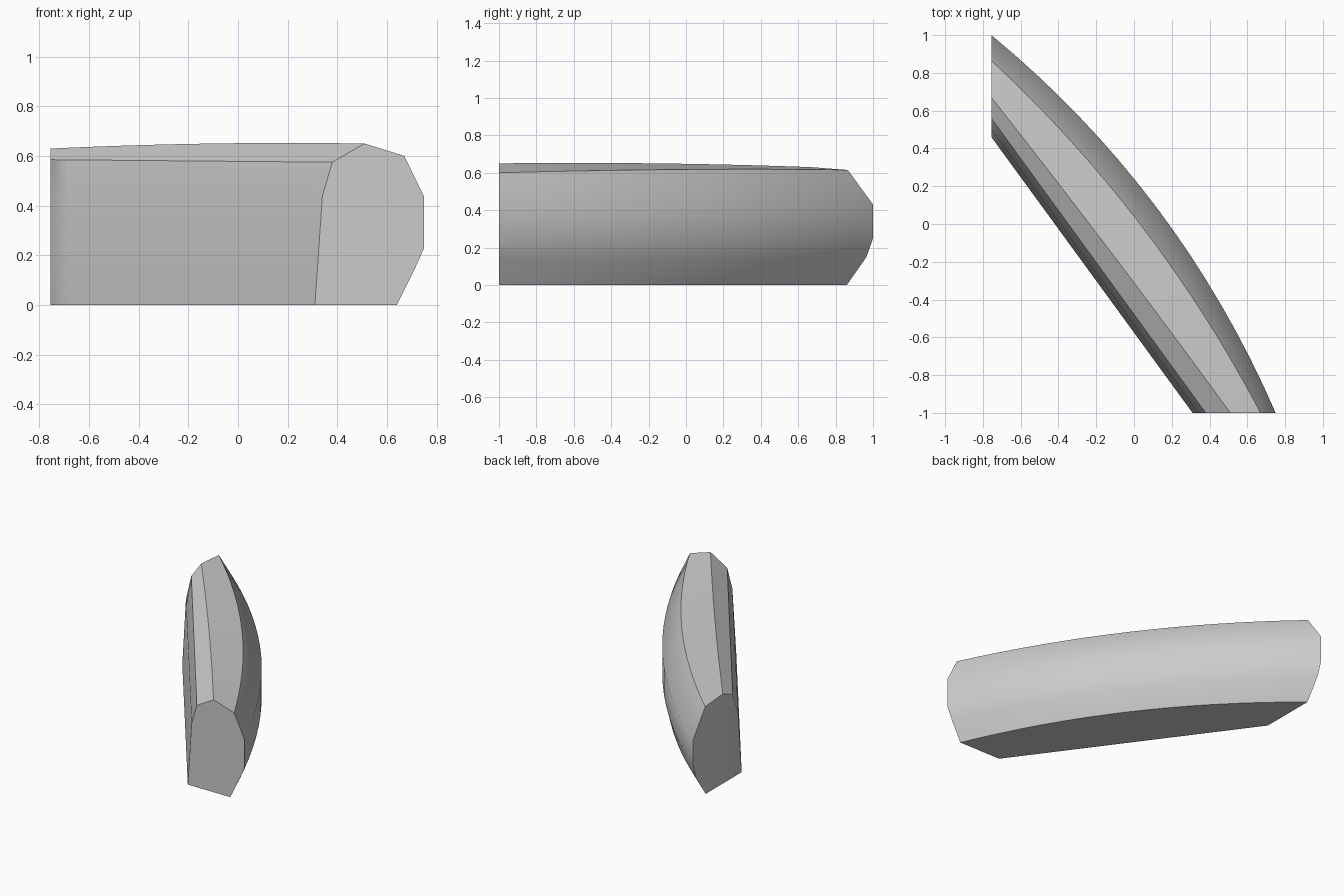
import bpy, bmesh, math
from mathutils import Vector

cube = bpy.data.objects.get("Cube")
if cube:
    bpy.data.objects.remove(cube, do_unlink=True)

# Single flat grey
grey = bpy.data.materials.new("light_grey")
grey.use_nodes = True
colour = (0.6, 0.6, 0.6, 1)
grey.diffuse_color = colour
grey.node_tree.nodes["Principled BSDF"].inputs["Base Color"].default_value = colour

# Matching rails: front end (x, z) on y = -1, back end (y, z) on x = -0.755,
# then outward bulge and lift at mid length
FRONT_Y, BACK_X, STEPS = -1.0, -0.755, 16
OUT = Vector((0.8, 0.6, 0))
rails = [
    ((0.31, 0.00), (0.46, 0.00), 0.00, 0.00),   # inner foot
    ((0.34, 0.44), (0.50, 0.44), 0.00, 0.00),   # inner wall
    ((0.38, 0.575), (0.56, 0.585), 0.00, 0.00),  # inner shoulder
    ((0.51, 0.65), (0.67, 0.63), 0.01, 0.01),   # top ridge
    ((0.67, 0.60), (0.865, 0.615), 0.10, 0.01),  # outer shoulder
    ((0.75, 0.435), (1.00, 0.43), 0.15, 0.00),  # outer wall, upper
    ((0.75, 0.23), (1.00, 0.25), 0.15, 0.00),   # outer wall, lower
    ((0.71, 0.14), (0.965, 0.15), 0.15, -0.01),  # outer chamfer
    ((0.64, 0.00), (0.86, 0.00), 0.14, 0.00),   # outer foot
]

# Loft the section along the bowed length
bm = bmesh.new()
rings = []
for i in range(STEPS + 1):
    t = i / STEPS
    bow = 4 * t * (1 - t)
    ring = []
    for (fx, fz), (by, bz), bulge, lift in rails:
        p = Vector((fx, FRONT_Y, fz)).lerp(Vector((BACK_X, by, bz)), t)
        p += OUT * bulge * bow + Vector((0, 0, lift * bow))
        ring.append(bm.verts.new(p))
    rings.append(ring)
n = len(rails)
for a, b in zip(rings, rings[1:]):
    for j in range(n):
        k = (j + 1) % n
        bm.faces.new((a[j], a[k], b[k], b[j]))

# Flat angled end caps
bm.faces.new(rings[0])
bm.faces.new(rings[-1])
bmesh.ops.recalc_face_normals(bm, faces=bm.faces)

mesh = bpy.data.meshes.new("curved_block")
bm.to_mesh(mesh)
bm.free()
mesh.materials.append(grey)
block = bpy.data.objects.new("curved_block", mesh)
bpy.context.collection.objects.link(block)

# Smooth body with sharp ends and base
bpy.ops.object.select_all(action='DESELECT')
block.select_set(True)
bpy.context.view_layer.objects.active = block
bpy.ops.object.shade_smooth_by_angle(angle=math.radians(40))
